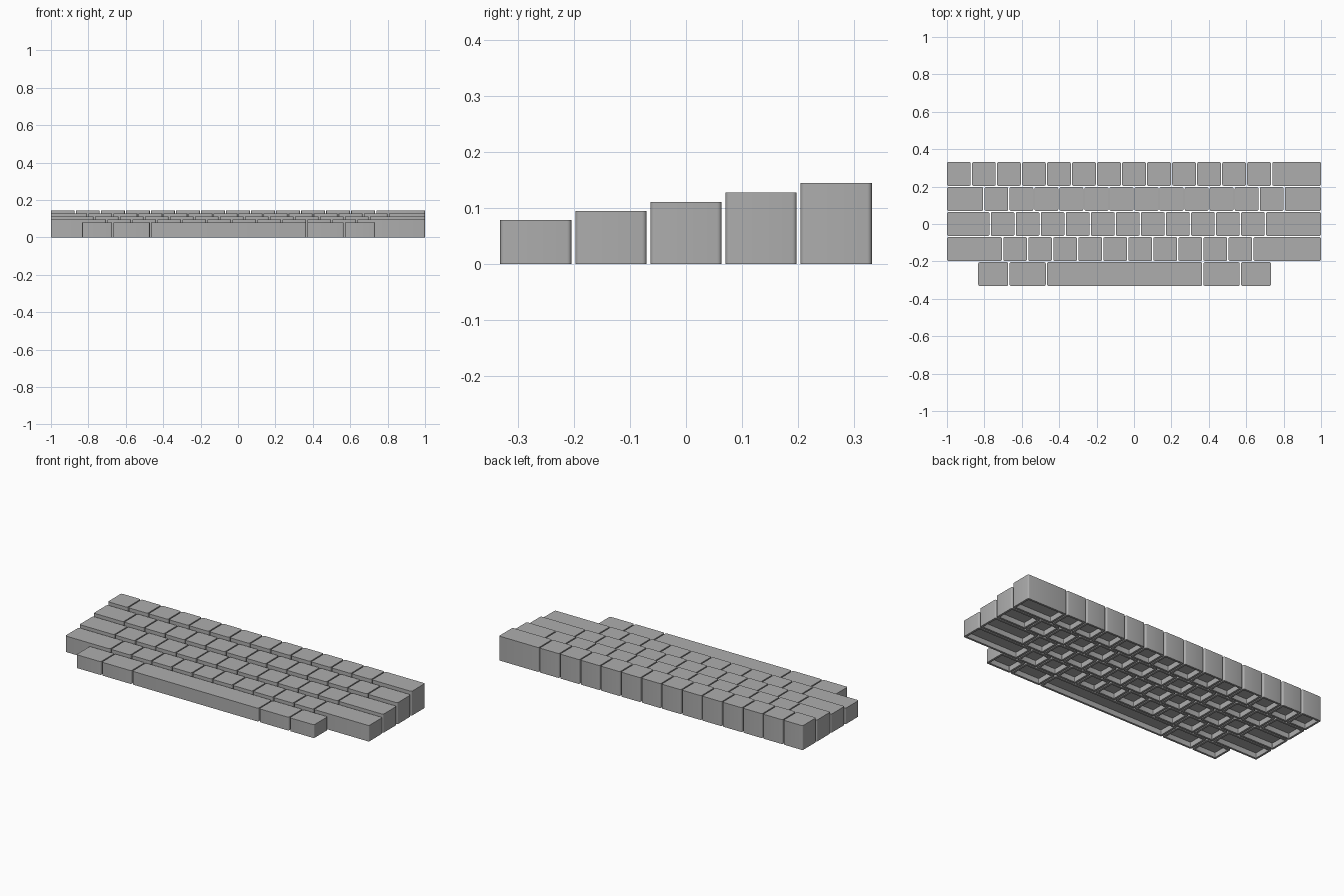
import bpy
import bmesh
from math import cos, sin, pi, radians

cube = bpy.data.objects.get("Cube")
if cube:
    bpy.data.objects.remove(cube, do_unlink=True)

GAP = 0.0068                 # space between neighbouring keys
UNIT = (2 + GAP) / 15        # width of one standard key
RIM = 0.012                  # wall thickness seen from below
RECESS = 0.03                # depth of the hollow underside
RADIUS = 0.008               # rounding of the upright corners

grey = bpy.data.materials.new("key_grey")
grey.use_nodes = True
colour = (0.42, 0.42, 0.42, 1)
grey.diffuse_color = colour
grey.node_tree.nodes["Principled BSDF"].inputs["Base Color"].default_value = colour


def outline(bm, half_x, half_y, radius, z, steps=4):
    """Ring of vertices round a rounded rectangle."""
    ring = []
    for i, (sx, sy) in enumerate([(1, 1), (-1, 1), (-1, -1), (1, -1)]):
        for s in range(steps + 1):
            a = (i + s / steps) * pi / 2
            ring.append(bm.verts.new((sx * (half_x - radius) + radius * cos(a),
                                      sy * (half_y - radius) + radius * sin(a), z)))
    return ring


def bridge(bm, a, b):
    n = len(a)
    for i in range(n):
        j = (i + 1) % n
        bm.faces.new((a[i], a[j], b[j], b[i]))


def make_key(name, x, y, width, height):
    """Keycap with a flat top and a shallow hollow underneath."""
    hx, hy = (width - GAP) / 2, (UNIT - GAP) / 2
    bm = bmesh.new()
    rings = [outline(bm, hx, hy, RADIUS, height),
             outline(bm, hx, hy, RADIUS, 0),
             outline(bm, hx - RIM, hy - RIM, RADIUS / 2, 0),
             outline(bm, hx - RIM, hy - RIM, RADIUS / 2, RECESS)]
    for upper, lower in zip(rings, rings[1:]):
        bridge(bm, upper, lower)
    bm.faces.new(rings[0])
    bm.faces.new(rings[-1])
    bmesh.ops.recalc_face_normals(bm, faces=bm.faces)
    mesh = bpy.data.meshes.new(name)
    bm.to_mesh(mesh)
    bm.free()
    mesh.materials.append(grey)
    key = bpy.data.objects.new(name, mesh)
    key.location = (x, y, 0)
    bpy.context.collection.objects.link(key)
    return key


# Rows from front to back: name, height, start offset, key widths in units
rows = [
    ("bottom_row", 0.079, 1.25, [1.25, 1.5, 6.25, 1.5, 1.25]),
    ("lower_row", 0.095, 0, [2.25] + [1] * 10 + [2.75]),
    ("middle_row", 0.111, 0, [1.75] + [1] * 11 + [2.25]),
    ("upper_row", 0.128, 0, [1.5] + [1] * 12 + [1.5]),
    ("number_row", 0.145, 0, [1] * 13 + [2]),
]

keys = []
for r, (row, height, start, widths) in enumerate(rows):
    left = start
    for k, w in enumerate(widths):
        name = "space_bar" if w > 6 else f"{row}_key_{k + 1}"
        keys.append(make_key(name, (left + w / 2 - 7.5) * UNIT, (r - 2) * UNIT,
                             w * UNIT, height))
        left += w

# Smooth the rounded corners, keep the flat edges crisp
bpy.ops.object.select_all(action="DESELECT")
for key in keys:
    key.select_set(True)
bpy.context.view_layer.objects.active = keys[0]
bpy.ops.object.shade_smooth_by_angle(angle=radians(35))
